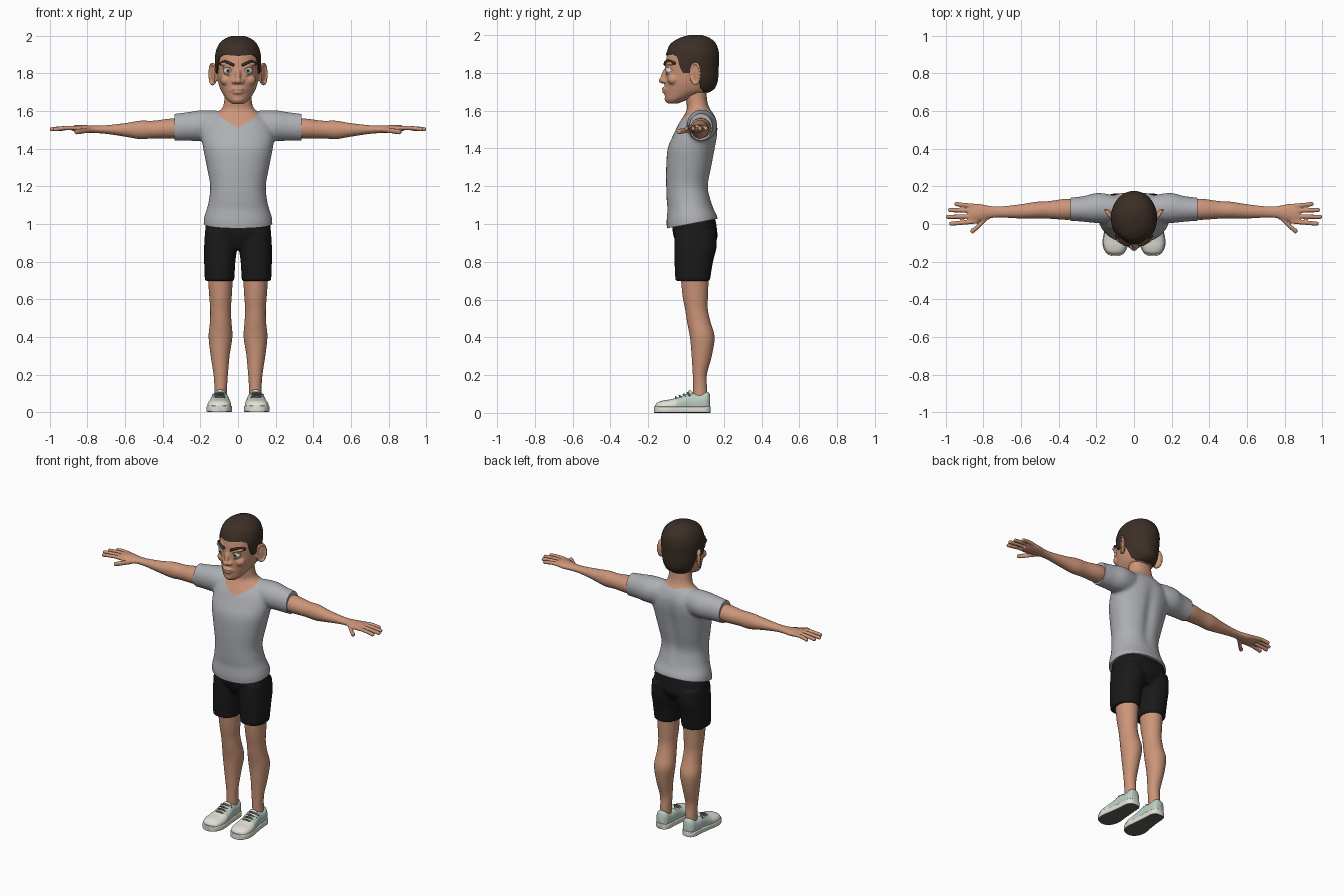
import bpy, bmesh
from math import sin, cos, pi, radians, copysign
from mathutils import Vector, Euler, Matrix

start_cube = bpy.data.objects.get("Cube")
if start_cube:
    bpy.data.objects.remove(start_cube)


def paint(name, *rgb):
    mat = bpy.data.materials.new(name)
    mat.use_nodes = True
    mat.diffuse_color = (*rgb, 1)
    mat.node_tree.nodes["Principled BSDF"].inputs["Base Color"].default_value = (*rgb, 1)
    return mat


skin = paint("skin", .6, .3, .19)
grey_cloth = paint("grey cloth", .42, .43, .455)
black = paint("black", .01, .01, .01)
brown_hair = paint("brown hair", .045, .028, .02)
canvas = paint("off white canvas", .76, .75, .68)
mint = paint("pale mint", .5, .62, .55)
lace_grey = paint("lace grey", .12, .15, .13)
rubber = paint("dark rubber", .11, .11, .105)
eye_white = paint("eye white", .74, .74, .7)
iris_green = paint("iris green", .2, .27, .22)
made = []


def from_bmesh(name, bm, *mats):
    bmesh.ops.recalc_face_normals(bm, faces=bm.faces)
    mesh = bpy.data.meshes.new(name)
    bm.to_mesh(mesh)
    bm.free()
    obj = bpy.data.objects.new(name, mesh)
    bpy.context.collection.objects.link(obj)
    for mat in mats:
        mesh.materials.append(mat)
    made.append(obj)
    return obj


def skin_rows(rows):
    # bridge equal point rows into a closed tube
    bm = bmesh.new()
    rows = [[bm.verts.new(p) for p in row] for row in rows]
    count = len(rows[0])
    for low, high in zip(rows, rows[1:]):
        for i in range(count):
            j = (i + 1) % count
            bm.faces.new((low[i], low[j], high[j], high[i]))
    bm.faces.new(rows[0])
    bm.faces.new(rows[-1])
    return bm


def spline(rings, steps):
    out = []
    for i in range(len(rings) - 1):
        a, b, c, d = (rings[min(max(k, 0), len(rings) - 1)] for k in range(i - 1, i + 3))
        for s in range(steps):
            t = s / steps
            out.append([q + t / 2 * (r - p + t * (2 * p - 5 * q + 4 * r - e + t * (3 * (q - r) + e - p)))
                        for p, q, r, e in zip(a, b, c, d)])
    return out + [list(rings[-1])]


def loft(name, rings, *mats, axis="z", seg=40, steps=5, power=2):
    # ring = position on axis, two centre coordinates, two radii
    def bend(v):
        return copysign(abs(v) ** (2 / power), v)
    rows = []
    for t, c, d, rc, rd in spline(rings, steps):
        row = []
        for i in range(seg):
            a = 2 * pi * i / seg
            u, v = c + rc * bend(cos(a)), d + rd * bend(sin(a))
            row.append({"z": (u, v, t), "x": (t, u, v), "y": (u, t, v)}[axis])
        rows.append(row)
    return from_bmesh(name, skin_rows(rows), *mats)


def strip(name, points, r, *mats):
    # round-ended cord running along x
    rings = [(*p, r, r) for p in points]
    first, last = points[0], points[-1]
    tips = [[(p[0] + s * r * k, p[1], p[2], r * w, r * w) for k, w in ((.6, .8), (.95, .3))]
            for p, s in ((first, -1), (last, 1))]
    return loft(name, tips[0][::-1] + rings + tips[1], *mats, axis="x", seg=14, steps=4)


def ball(name, centre, radii, *mats, turn=(0, 0, 0), seg=24):
    bm = bmesh.new()
    place = Matrix.LocRotScale(Vector(centre), Euler(turn), Vector(radii))
    bmesh.ops.create_uvsphere(bm, u_segments=seg, v_segments=seg, radius=1, matrix=place)
    return from_bmesh(name, bm, *mats)


def mirror(obj):
    obj.modifiers.new("Mirror", "MIRROR").use_mirror_merge = False
    return obj


def fuse(name, parts, mat, voxel, rounds, both_sides=True):
    # blend overlapping volumes into one smooth surface
    bm = bmesh.new()
    for part in parts:
        bm.from_mesh(part.data)
        made.remove(part)
        bpy.data.objects.remove(part)
    obj = from_bmesh(name, bm)
    if both_sides:
        mirror(obj)
    remesh = obj.modifiers.new("Blend", "REMESH")
    remesh.mode, remesh.voxel_size = "VOXEL", voxel
    smooth = obj.modifiers.new("Soften", "SMOOTH")
    smooth.factor, smooth.iterations = .5, rounds
    baked = bpy.data.meshes.new_from_object(obj.evaluated_get(bpy.context.evaluated_depsgraph_get()))
    obj.modifiers.clear()
    obj.data = baked
    baked.materials.clear()
    baked.materials.append(mat)
    return obj


# Shirt, with the bare neck showing above the V neckline
torso = loft("torso", [
    (.94, 0, .036, .176, .132), (1, 0, .033, .183, .136), (1.04, 0, .032, .179, .133),
    (1.08, 0, .024, .166, .122), (1.12, 0, .016, .156, .118), (1.2, 0, .008, .148, .113),
    (1.3, 0, .017, .165, .122), (1.4, 0, .03, .185, .127), (1.47, 0, .05, .193, .118),
    (1.53, 0, .064, .18, .103), (1.58, 0, .07, .13, .078), (1.61, 0, .066, .088, .06),
    (1.65, 0, .057, .074, .056), (1.73, 0, .05, .07, .055)], power=2.2)
sleeve = loft("sleeve", [
    (.06, .08, 1.525, .06, .07), (.13, .083, 1.524, .075, .08), (.2, .085, 1.522, .08, .082),
    (.27, .08, 1.518, .068, .076), (.36, .078, 1.512, .06, .071)], axis="x")
shirt = fuse("shirt_and_neck", [torso, sleeve], grey_cloth, .009, 8)
shirt.data.materials.append(skin)
bm = bmesh.new()
bm.from_mesh(shirt.data)
for v in bm.verts:
    if v.co.y > .06 and 1.1 < v.co.z < 1.56:
        v.co.y -= .014 * 2 ** -(v.co.x / .03) ** 2 * sin((v.co.z - 1.1) / .46 * pi)


def cut(co, no, remove=False):
    bmesh.ops.bisect_plane(bm, geom=bm.verts[:] + bm.edges[:] + bm.faces[:],
                           plane_co=co, plane_no=no, clear_inner=remove)


cut((0, -.1, .977), (0, -.19, 1), True)
for side in (1, -1):
    cut((side * .337, 0, 0), (-side, 0, 0), True)
bmesh.ops.holes_fill(bm, edges=[e for e in bm.edges if e.is_boundary], sides=0)
collar = Vector((0, -.06, 1.508))
slopes = [Vector((s * -.38, -.43, 1)) for s in (1, -1)]
for slope in slopes:
    cut(collar, slope)
for f in bm.faces:
    middle = f.calc_center_median()
    f.material_index = int(all((middle - collar).dot(n) > 0 for n in slopes))
bm.to_mesh(shirt.data)
bm.free()

# Arms and hands
hand = [loft("arm", [
    (.28, .078, 1.508, .052, .052), (.36, .078, 1.507, .056, .053), (.45, .075, 1.502, .047, .047),
    (.52, .073, 1.5, .045, .049), (.6, .067, 1.5, .038, .036), (.7, .064, 1.502, .03, .023),
    (.76, .063, 1.503, .032, .02), (.82, .06, 1.505, .046, .021), (.865, .055, 1.508, .051, .017),
    (.885, .055, 1.508, .044, .01)], axis="x")]
for root_y, tip_x, tip_y in ((.096, .945, .106), (.07, .978, .074), (.041, .99, .038), (.013, .972, .002)):
    hand.append(strip("finger", [(.84, root_y, 1.508), (.9, (root_y + tip_y) / 2, 1.511),
                                 (tip_x, tip_y, 1.504)], .0115))
hand.append(strip("thumb", [(.78, .035, 1.5), (.82, -.005, 1.495), (.856, -.036, 1.49)], .0145))
mirror(fuse("arms", hand, skin, .005, 3, False))

# Shorts
leg_cloth = loft("leg_cloth", [
    (.697, .098, .035, .078, .091), (.8, .097, .041, .083, .102), (.88, .092, .05, .088, .112),
    (.96, .09, .05, .085, .11)], power=2.3)
hips = loft("hips", [(.865, 0, .05, .08, .08), (.92, 0, .052, .165, .112), (.97, 0, .046, .174, .118),
                     (1.03, 0, .04, .165, .115)], power=2.3)
fuse("shorts", [leg_cloth, hips], black, .008, 3)

# Bare legs
mirror(loft("legs", [
    (.05, .095, .075, .034, .038), (.12, .092, .075, .033, .037), (.2, .092, .073, .038, .037),
    (.3, .095, .083, .05, .053), (.4, .093, .086, .063, .065), (.48, .092, .068, .057, .062),
    (.55, .093, .055, .055, .06), (.62, .093, .049, .06, .067), (.75, .094, .045, .068, .076)], skin))

# Shoes: soles, uppers, tongues and laces
sole = mirror(loft("shoe_soles", [
    (y, x, .0175, r, .0175) for y, x, r in (
        (-.17, .1, .018), (-.16, .1, .042), (-.13, .1, .062), (-.09, .099, .068), (-.03, .097, .06),
        (.05, .095, .051), (.1, .095, .047), (.123, .095, .034), (.13, .095, .016))],
    canvas, rubber, axis="y", power=7))
for f in sole.data.polygons:
    f.material_index = int(f.normal.z < -.7)
upper = mirror(loft("shoe_uppers", [
    (y, x, top / 2, r, top / 2) for y, x, r, top in (
        (-.163, .1, .02, .04), (-.15, .1, .046, .056), (-.12, .1, .06, .066), (-.08, .099, .063, .072),
        (-.03, .097, .056, .086), (.02, .095, .049, .106), (.07, .095, .046, .1), (.11, .095, .04, .112),
        (.126, .095, .026, .1))], canvas, mint, axis="y", power=2.5))
for f in upper.data.polygons:
    c = f.center
    on_tongue = abs(c.x - .097) < .024 and c.y < .03 and c.z > .05
    f.material_index = int(c.y > -.055 and not on_tongue)
mirror(ball("shoe_tongues", (.094, .028, .095), (.03, .014, .028), canvas, turn=(.5, 0, 0)))
for n in range(4):
    y, z = -.052 + n * .021, .08 + n * .0075
    mirror(strip("lace_%d" % (n + 1), [(.062, y + .008, z - .011), (.08, y, z), (.097, y - .002, z + .003),
                                     (.114, y, z), (.132, y + .008, z - .011)], .0055, lace_grey))

# Head with ears, nose, lids and lips
skull = [
    (1.638, 0, -.07, .03, .028), (1.66, 0, -.048, .058, .062), (1.7, 0, .006, .086, .12),
    (1.73, 0, .02, .099, .133), (1.76, 0, .025, .107, .138), (1.8, 0, .028, .112, .138),
    (1.85, 0, .03, .116, .138), (1.9, 0, .035, .115, .134), (1.95, 0, .038, .097, .115),
    (1.98, 0, .045, .064, .075), (1.994, 0, .05, .026, .03)]
face = [
    loft("skull", skull),
    ball("chin", (0, -.084, 1.662), (.035, .03, .024)),
    ball("muzzle", (0, -.085, 1.71), (.05, .033, .03)),
    ball("upper_lip", (0, -.108, 1.717), (.034, .021, .009)),
    ball("lower_lip", (0, -.106, 1.699), (.029, .021, .0095)),
    ball("nose_bridge", (0, -.112, 1.79), (.014, .018, .045), turn=(-.35, 0, 0)),
    ball("nose_tip", (0, -.126, 1.76), (.018, .018, .016)),
    ball("nostril", (.02, -.113, 1.757), (.014, .016, .012)),
    ball("cheek", (.06, -.068, 1.765), (.035, .03, .03)),
    ball("brow_ridge", (.05, -.082, 1.85), (.045, .026, .014)),
    strip("upper_lid", [(.031, -.101, 1.827), (.052, -.105, 1.838), (.077, -.087, 1.827)], .0065),
    strip("lower_lid", [(.033, -.101, 1.803), (.052, -.102, 1.794), (.075, -.086, 1.803)], .005),
    ball("ear", (.128, .055, 1.795), (.009, .03, .055), turn=(0, 0, -.6))]
for n in range(18):
    a = 2 * pi * n / 18
    rim = Euler((0, 0, -.6)).to_matrix() @ Vector((.009, .03 * cos(a), 0))
    face.append(ball("ear_rim", (.128 + rim.x, .055 + rim.y, 1.797 + .055 * sin(a)), (.008,) * 3, seg=10))
fuse("head", face, skin, .005, 4)

# Eyes
eyes = mirror(ball("eyes", (.053, -.084, 1.815), (.024,) * 3, eye_white, iris_green, black, turn=(pi / 2, 0, 0)))
for f in eyes.data.polygons:
    ahead = -(f.center - Vector((.053, -.084, 1.815))).normalized().y
    f.material_index = (ahead > .88) + (ahead > .97)

# Eyebrows
mirror(strip("eyebrows", [(.028, -.11, 1.846), (.05, -.107, 1.857), (.072, -.091, 1.862),
                          (.093, -.064, 1.852)], .0085, brown_hair))


# Cropped hair grown from a hairline that drops behind the ears
def blend(table, t):
    for a, b in zip(table, table[1:]):
        if t <= b[0]:
            k = max(0, (t - a[0]) / (b[0] - a[0]))
            return [p + k * (q - p) for p, q in zip(a, b)]
    return table[-1]


hairline = [(0, 1.893), (40, 1.9), (56, 1.885), (66, 1.825), (72, 1.8), (100, 1.8),
            (116, 1.72), (135, 1.7), (180, 1.695)]
dense = spline(skull, 6)
rows = []
for n in range(26):
    row = []
    for i in range(120):
        turn = i * 3
        low = blend(hairline, min(turn, 360 - turn))[1]
        z = low + (1.994 - low) * sin(pi / 2 * max(n - 1, 0) / 24)
        _, _, mid, rx, ry = blend(dense, z)
        puff = -.006 if n == 0 else .006
        a = radians(turn)
        row.append(((rx + puff) * sin(a), mid - (ry + puff) * cos(a), z + .006 * max(n - 1, 0) / 24))
    rows.append(row)
from_bmesh("hair", skin_rows(rows), brown_hair)

# Smooth shading with crisp hems
bpy.ops.object.select_all(action="DESELECT")
for obj in made:
    obj.select_set(True)
bpy.context.view_layer.objects.active = made[0]
bpy.ops.object.shade_smooth_by_angle(angle=radians(42))
